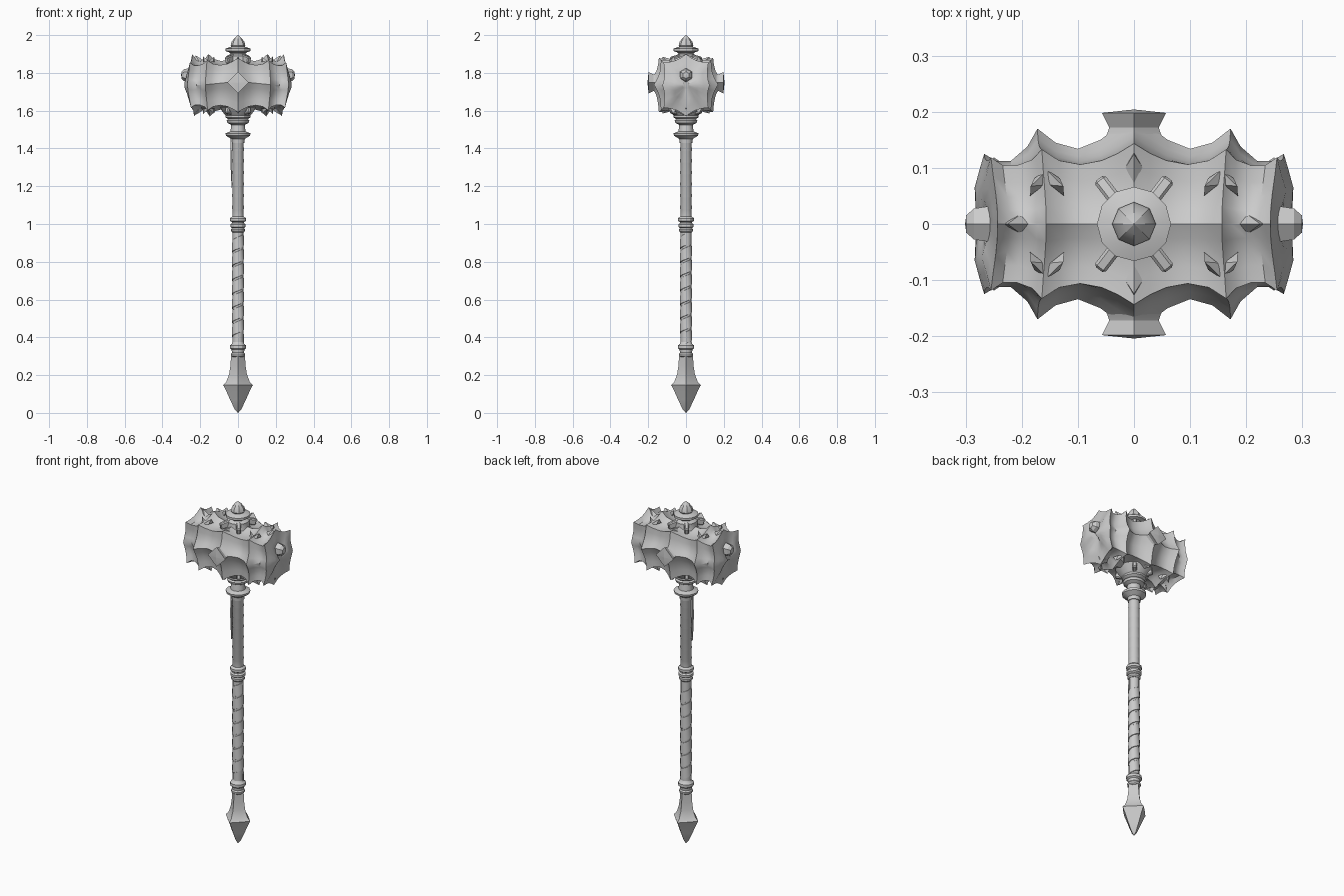
import bpy, bmesh, math
from mathutils import Matrix, Vector

if "Cube" in bpy.data.objects:
    bpy.data.objects.remove(bpy.data.objects["Cube"])

TAU = 2 * math.pi


def finish(name, bm, angle=30):
    bmesh.ops.recalc_face_normals(bm, faces=bm.faces)
    me = bpy.data.meshes.new(name)
    bm.to_mesh(me)
    bm.free()
    ob = bpy.data.objects.new(name, me)
    bpy.context.collection.objects.link(ob)
    bpy.context.view_layer.objects.active = ob
    bpy.ops.object.select_all(action='DESELECT')
    ob.select_set(True)
    bpy.ops.object.shade_smooth_by_angle(angle=math.radians(angle))
    return ob


def loft(name, rings, matrix=Matrix(), angle=30):
    """Skin a list of closed point rings and cap both ends."""
    bm = bmesh.new()
    vs = [[bm.verts.new(matrix @ Vector(p)) for p in r] for r in rings]
    n = len(vs[0])
    for a, b in zip(vs, vs[1:]):
        for i in range(n):
            j = (i + 1) % n
            bm.faces.new((a[i], a[j], b[j], b[i]))
    bm.faces.new(vs[0])
    bm.faces.new(vs[-1])
    return finish(name, bm, angle)


def lathe(name, profile, n=12, matrix=Matrix(), star=1.0, angle=30):
    """Turn (radius, height) pairs; star < 1 pulls in every second vertex."""
    rings = []
    for r, z in profile:
        r = max(r, 0.001)
        rings.append([(r * (star if i % 2 else 1) * math.cos(TAU * i / n),
                       r * (star if i % 2 else 1) * math.sin(TAU * i / n), z)
                      for i in range(n)])
    return loft(name, rings, matrix, angle)


# Head: barrel along x with spiked ridges and hollow valleys
HZ = 1.735
# x, side radius, diagonal radius, top radius
half = [(0.0, .194, .203, .15), (.03, .172, .178, .14), (.06, .150, .160, .132),
        (.10, .134, .150, .128), (.14, .145, .160, .138), (.172, .170, .188, .165),
        (.19, .138, .162, .142), (.22, .112, .147, .130), (.245, .112, .148, .138),
        (.267, .125, .168, .164), (.275, .098, .125, .120), (.284, .065, .085, .080),
        (.282, .02, .02, .02)]
stations = [(-x, s, d, t) for x, s, d, t in reversed(half[1:])] + half
rings = []
for x, s, d, t in stations:
    peaks = []
    for k in range(8):
        r = d if k % 2 else (s if k % 4 == 0 else t)
        a = k * TAU / 8
        lift = .02 * (1 - min(1, abs(x) / .2)) if k % 4 == 0 else 0
        peaks.append(Vector((r * math.cos(a), r * math.sin(a) + lift)))
    ring = []
    for k in range(8):
        for m in range(4):
            p = peaks[k].lerp(peaks[(k + 1) % 8], m / 4)
            p *= 1 - .075 * math.sin(math.pi * m / 4)
            lean = 1 - (.09 if p.y > 0 else .13) * (p.y / p.length) ** 2
            ring.append((x * lean, p.x, HZ + p.y))
    rings.append(ring)
loft("hammer_head", rings, angle=35)

# Diamond knobs front and back, blunt nubs at both ends
for sgn, label in ((1, "back"), (-1, "front")):
    m = Matrix.Translation((0, 0, 1.748)) @ Matrix.Rotation(-sgn * math.pi / 2, 4, 'X')
    lathe(label + "_diamond_knob", [(.07, .13), (.05, .155), (.044, .172), (.057, .198), (0, .204)],
          4, m, angle=25)
for sgn, label in ((1, "right"), (-1, "left")):
    m = Matrix.Translation((0, 0, 1.788)) @ Matrix.Rotation(sgn * math.pi / 2, 4, 'Y')
    lathe(label + "_end_nub", [(.038, .25), (.032, .285), (.018, .299), (0, .301)], 6, m)


# Thorn fins on the head
def thorn(name, base, direction, length=.06, width=.025, height=.025):
    d = Vector(direction).normalized()
    up = Vector((0, base[1], base[2] - HZ)).normalized()
    side = d.cross(up).normalized()
    up = side.cross(d)
    c = Vector(base)
    bm = bmesh.new()
    pts = [c - d * length / 2 - up * .02, c + side * width / 2 - up * .015,
           c + d * length / 2 - up * .02, c - side * width / 2 - up * .015,
           c + d * length * .25 + up * height]
    v = [bm.verts.new(p) for p in pts]
    bm.faces.new(v[:4])
    for i in range(4):
        bm.faces.new((v[i], v[(i + 1) % 4], v[4]))
    finish(name, bm)


for up, lab in ((1, "upper"), (-1, "lower")):
    for sx in (1, -1):
        thorn(lab + "_ridge_thorn", (sx * .205, 0, HZ + up * .14), (sx, 0, 0), .08, .03, .018)
        for sy in (1, -1):
            for lean in (1, -1):
                thorn(lab + "_leaf_thorn", (sx * (.155 + lean * .018), sy * .078, HZ + up * .142),
                      (lean * sx * .7, -sy, 0), .06, .022, .01)
    for sy in (1, -1):
        thorn(lab + "_middle_thorn", (0, sy * .105, HZ + up * .145), (0, sy, -up * .25), .07, .03, .01)

# Claws gripping the head around both collars
for up, lab in ((1, "upper"), (-1, "lower")):
    for k in range(4):
        m = (Matrix.Translation((0, 0, HZ)) @ Matrix.Rotation(TAU * (k + .5) / 4 + .13 * (-1) ** k, 4, 'Z')
             @ Matrix.Translation((.07, 0, up * .138)) @ Matrix.Rotation(up * .25, 4, 'Y')
             @ Matrix.Diagonal((.06, .024, .036, 1)))
        bm = bmesh.new()
        bmesh.ops.create_cube(bm, size=1, matrix=m)
        bmesh.ops.bevel(bm, geom=bm.edges[:], offset=.005, segments=1, affect='EDGES')
        finish(lab + "_claw", bm)

# Finial on top
lathe("top_collar", [(.07, 1.84), (.06, 1.875), (.06, 1.89), (.04, 1.90), (.045, 1.908),
                     (.066, 1.915), (.066, 1.928), (.04, 1.938), (.03, 1.94)], 12)
lathe("top_finial", [(.03, 1.93), (.039, 1.945), (.034, 1.965), (.018, 1.985), (0, 2.0)], 8)

# Neck under the head
lathe("lower_collar", [(.034, 1.43), (.036, 1.45), (.064, 1.468), (.066, 1.48), (.04, 1.49),
                       (.036, 1.525), (.056, 1.535), (.06, 1.548), (.052, 1.555), (.066, 1.565),
                       (.066, 1.575), (.075, 1.585), (.10, 1.62)], 12)

# Upper shaft with stepped, overlapping wraps
prof = []
steps = 7
for i in range(steps):
    z = 1.02 + .43 * i / steps
    prof += [(.031, z), (.029, z + .43 / steps - .004)]
prof.append((.031, 1.45))
lathe("upper_shaft", prof, 12, angle=40)

# Middle ring set
lathe("middle_ring", [(.03, .955), (.036, .962), (.036, .972), (.031, .978), (.041, .985),
                      (.041, .998), (.032, 1.004), (.032, 1.010), (.042, 1.016),
                      (.042, 1.030), (.031, 1.04)], 12)

# Lower shaft and its spiral strap
lathe("lower_shaft", [(.0285, .34), (.0285, .98)], 12, angle=40)
bm = bmesh.new()
prev = None
turns, per = 7, 12
for i in range(turns * per + 1):
    a = TAU * i / per
    z = .365 + .52 * i / (turns * per)
    cur = [bm.verts.new((r * math.cos(a), r * math.sin(a), z + dz))
           for r, dz in ((.024, 0), (.0325, .003), (.030, .064), (.024, .068))]
    if prev:
        for j in range(4):
            k = (j + 1) % 4
            bm.faces.new((prev[j], prev[k], cur[k], cur[j]))
    else:
        bm.faces.new(cur)
    prev = cur
bm.faces.new(prev)
finish("spiral_strap", bm, 40)

# Loose strap hanging below the neck
loft("hanging_strap", [[(-x - w, -.015, z), (-x + w, -.015, z), (-x + w, -.003, z), (-x - w, -.003, z)]
                       for x, w, z in ((.034, .005, 1.46), (.036, .004, 1.32), (.033, .001, 1.19))])

# Pommel rings and four-pointed spike
lathe("pommel_ring", [(.028, .295), (.036, .302), (.037, .312), (.032, .32), (.034, .335),
                      (.042, .342), (.042, .358), (.034, .364), (.029, .375)], 12)
lathe("pommel_spike", [(0, 0), (.018, .02), (.042, .07), (.062, .115), (.079, .148), (.062, .165),
                       (.047, .205), (.04, .25), (.037, .30)], 8, star=.72, angle=25)
